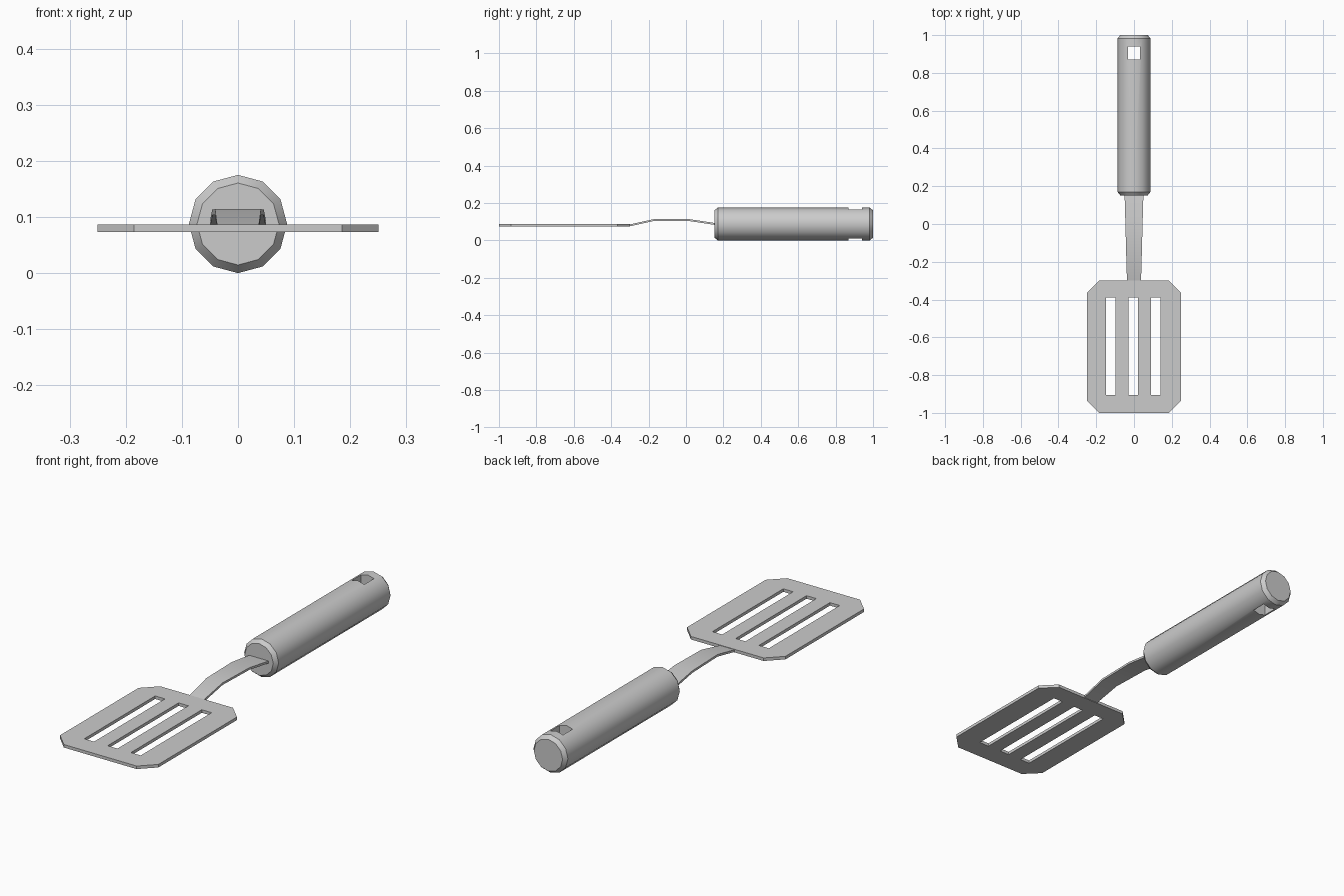
import bpy, bmesh, math
from mathutils import Matrix

cube = bpy.data.objects.get("Cube")
if cube:
    bpy.data.objects.remove(cube, do_unlink=True)

grey = bpy.data.materials.new("grey")
grey.use_nodes = True
grey.diffuse_color = (0.6, 0.6, 0.6, 1)
grey.node_tree.nodes["Principled BSDF"].inputs["Base Color"].default_value = (0.6, 0.6, 0.6, 1)


def add_mesh(name, bm):
    bmesh.ops.recalc_face_normals(bm, faces=bm.faces)
    mesh = bpy.data.meshes.new(name)
    bm.to_mesh(mesh)
    bm.free()
    obj = bpy.data.objects.new(name, mesh)
    bpy.context.collection.objects.link(obj)
    mesh.materials.append(grey)
    return obj


def select(obj):
    bpy.ops.object.select_all(action="DESELECT")
    obj.select_set(True)
    bpy.context.view_layer.objects.active = obj


def loft(rings):
    """Closed solid through equal-length rings of points."""
    bm = bmesh.new()
    loops = [[bm.verts.new(p) for p in ring] for ring in rings]
    count = len(loops[0])
    for a, b in zip(loops, loops[1:]):
        for i in range(count):
            j = (i + 1) % count
            bm.faces.new((a[i], a[j], b[j], b[i]))
    bm.faces.new(loops[0])
    bm.faces.new(loops[-1])
    return bm


def rectangle(x0, x1, y0, y1):
    return [(x0, y0), (x1, y0), (x1, y1), (x0, y1)]


# Blade: outline with clipped corners and three slots
W, FRONT, BACK, CLIP = 0.25, -1.0, -0.3, 0.065
outline = [(-W + CLIP, FRONT), (W - CLIP, FRONT), (W, FRONT + CLIP), (W, BACK - CLIP),
           (W - CLIP, BACK), (-W + CLIP, BACK), (-W, BACK - CLIP), (-W, FRONT + CLIP)]
slots = [rectangle(x - 0.025, x + 0.025, -0.905, -0.39) for x in (-0.123, -0.004, 0.114)]
curve = bpy.data.curves.new("blade", "CURVE")
curve.dimensions = "2D"
curve.fill_mode = "BOTH"
curve.extrude = 0.007
for points in [outline] + slots:
    spline = curve.splines.new("POLY")
    spline.points.add(len(points) - 1)
    for p, (x, y) in zip(spline.points, points):
        p.co = (x, y, 0, 1)
    spline.use_cyclic_u = True
blade = bpy.data.objects.new("blade", curve)
bpy.context.collection.objects.link(blade)
blade.location.z = 0.08
curve.materials.append(grey)
select(blade)
bpy.ops.object.convert(target="MESH")
bpy.ops.object.shade_flat()

# Neck: bent strip that widens toward the handle (y, z centre, half width)
path = [(-0.31, 0.078, 0.037), (-0.17, 0.109, 0.041), (0.02, 0.108, 0.046), (0.16, 0.087, 0.05), (0.22, 0.078, 0.05)]
T = 0.005
neck = add_mesh("neck", loft([[(-w, y, z - T), (w, y, z - T), (w, y, z + T), (-w, y, z + T)]
                              for y, z, w in path]))

# Handle: twelve-sided bar with bevelled ends
R = 0.0875
profile = [(0.152, 0.073), (0.17, R), (0.982, R), (1.0, 0.073)]
handle = add_mesh("handle", loft([[(r * math.sin(i * math.pi / 6), y, R + r * math.cos(i * math.pi / 6))
                                   for i in range(12)] for y, r in profile]))

# Hanging hole cut through the handle
bm = bmesh.new()
bmesh.ops.create_cube(bm, size=1, matrix=Matrix.Translation((0, 0.905, R)) @ Matrix.Diagonal((0.066, 0.07, 0.4, 1)))
cutter = add_mesh("hole_cutter", bm)
cutter.hide_render = True
cut = handle.modifiers.new("hole", "BOOLEAN")
cut.object = cutter
cut.solver = "EXACT"
select(handle)
bpy.ops.object.modifier_apply(modifier=cut.name)
bpy.data.objects.remove(cutter, do_unlink=True)
bpy.ops.object.shade_smooth_by_angle(angle=math.radians(35))
select(neck)
bpy.ops.object.shade_smooth_by_angle(angle=math.radians(35))
